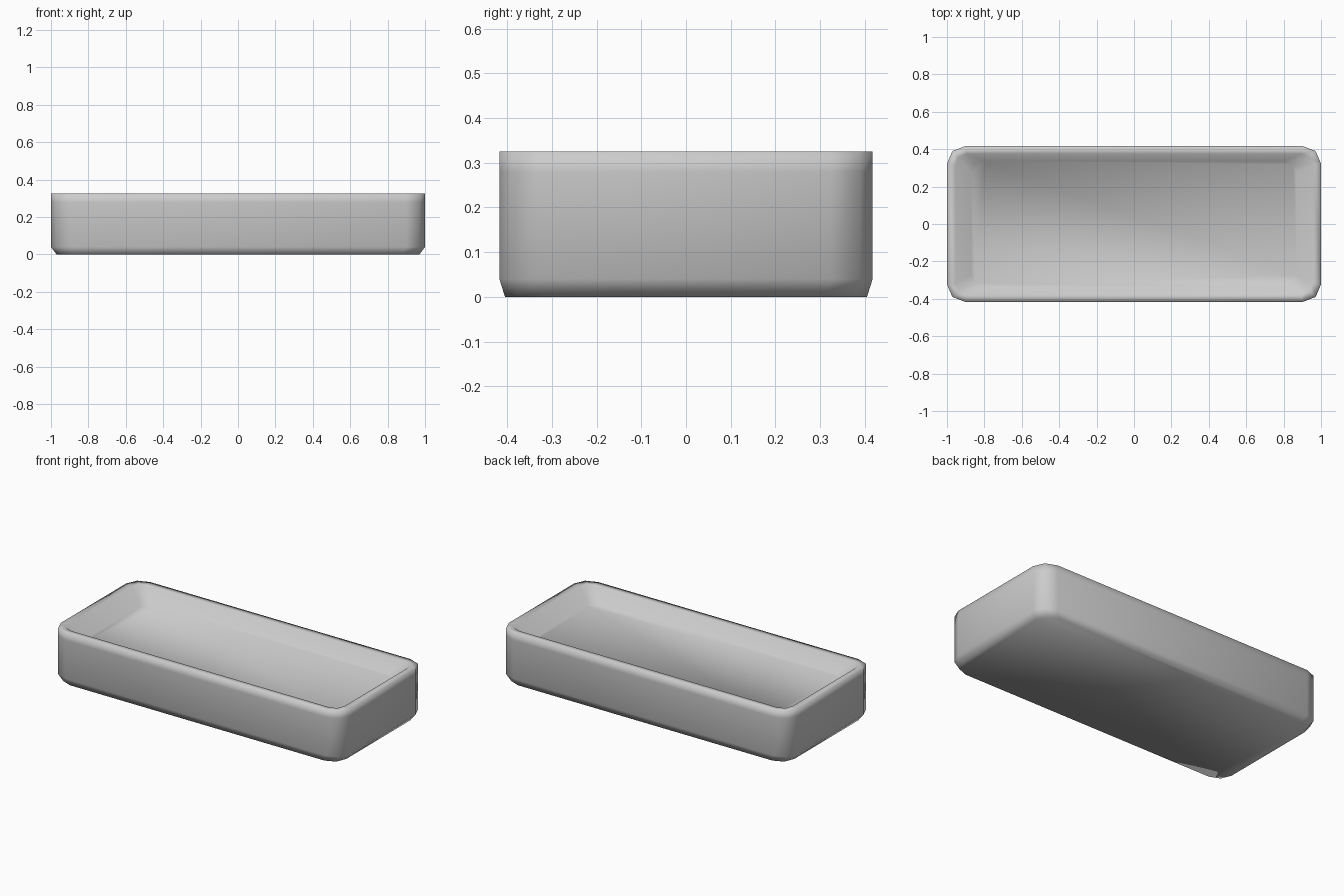
import bpy, bmesh

if "Cube" in bpy.data.objects:
    bpy.data.objects.remove(bpy.data.objects["Cube"])

# Each level: half width, half depth, corner run in x, corner run in y, height
LEVELS = [
    (0.97, 0.405, 0.09, 0.09, 0.0),     # underside
    (1.00, 0.4175, 0.10, 0.095, 0.04),  # lower bevel
    (1.00, 0.4175, 0.10, 0.095, 0.28),  # upper wall
    (1.00, 0.4175, 0.10, 0.095, 0.325), # outer rim
    (0.955, 0.375, 0.06, 0.06, 0.325),  # inner rim
    (0.87, 0.335, 0.07, 0.06, 0.235),   # recessed floor
]


def outline(hx, hy, cx, cy, z):
    """Rectangle with two-segment rounded corners, counter-clockwise."""
    k = 0.29
    q = [(hx, hy - cy), (hx - cx * k, hy - cy * k), (hx - cx, hy)]
    pts = []
    for sx, sy in ((1, 1), (-1, 1), (-1, -1), (1, -1)):
        corner = [(sx * x, sy * y, z) for x, y in q]
        pts += corner if sx * sy > 0 else corner[::-1]
    return pts


# Tray shell: stacked outlines joined into walls, rim and floor
bm = bmesh.new()
rings = [[bm.verts.new(p) for p in outline(*lv)] for lv in LEVELS]
for a, b in zip(rings, rings[1:]):
    n = len(a)
    for i in range(n):
        j = (i + 1) % n
        bm.faces.new((a[i], a[j], b[j], b[i]))
bm.faces.new(rings[0][::-1])
bm.faces.new(rings[-1])
for f in bm.faces:
    f.smooth = True
bmesh.ops.recalc_face_normals(bm, faces=bm.faces[:])
mesh = bpy.data.meshes.new("tray")
bm.to_mesh(mesh)
bm.free()
tray = bpy.data.objects.new("tray", mesh)
bpy.context.collection.objects.link(tray)
